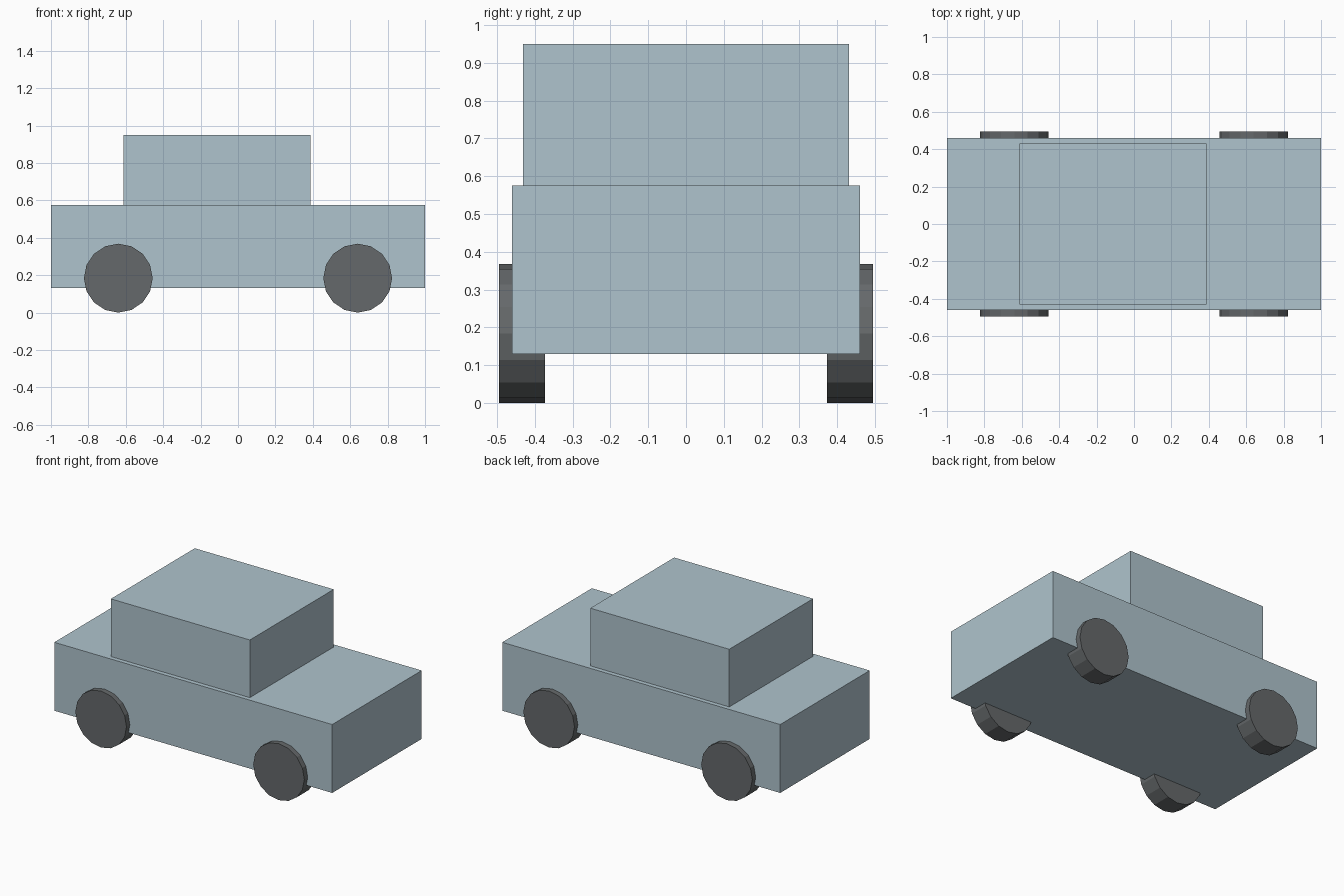
import bpy
import math

# Remove the default cube
if "Cube" in bpy.data.objects:
    bpy.data.objects.remove(bpy.data.objects["Cube"], do_unlink=True)


def make_material(name, rgb):
    mat = bpy.data.materials.new(name)
    mat.use_nodes = True
    color = (*rgb, 1.0)
    mat.diffuse_color = color
    mat.node_tree.nodes["Principled BSDF"].inputs["Base Color"].default_value = color
    return mat


def box(name, low, high, mat):
    center = [(a + b) / 2 for a, b in zip(low, high)]
    bpy.ops.mesh.primitive_cube_add(size=1, location=center)
    obj = bpy.context.object
    obj.name = name
    obj.scale = [b - a for a, b in zip(low, high)]
    bpy.ops.object.transform_apply(location=False, rotation=False, scale=True)
    obj.data.materials.append(mat)
    return obj


paint = make_material("pale blue paint", (0.43, 0.55, 0.61))
rubber = make_material("dark grey rubber", (0.13, 0.14, 0.145))

# Body and cabin
BODY_TOP = 0.575
box("body", (-1, -0.46, 0.13), (1, 0.46, BODY_TOP), paint)
box("cabin", (-0.613, -0.431, BODY_TOP), (0.387, 0.431, 0.95), paint)

# Four wheels, partly sunk into the body sides
RADIUS = 0.184
WIDTH = 0.122
for end, x in (("rear", -0.64), ("front", 0.64)):
    for side, sign in (("right", -1), ("left", 1)):
        bpy.ops.mesh.primitive_cylinder_add(
            vertices=16, radius=RADIUS, depth=WIDTH,
            location=(x, sign * 0.434, RADIUS), rotation=(math.pi / 2, 0, 0))
        wheel = bpy.context.object
        wheel.name = f"{end}_{side}_wheel"
        wheel.data.materials.append(rubber)
